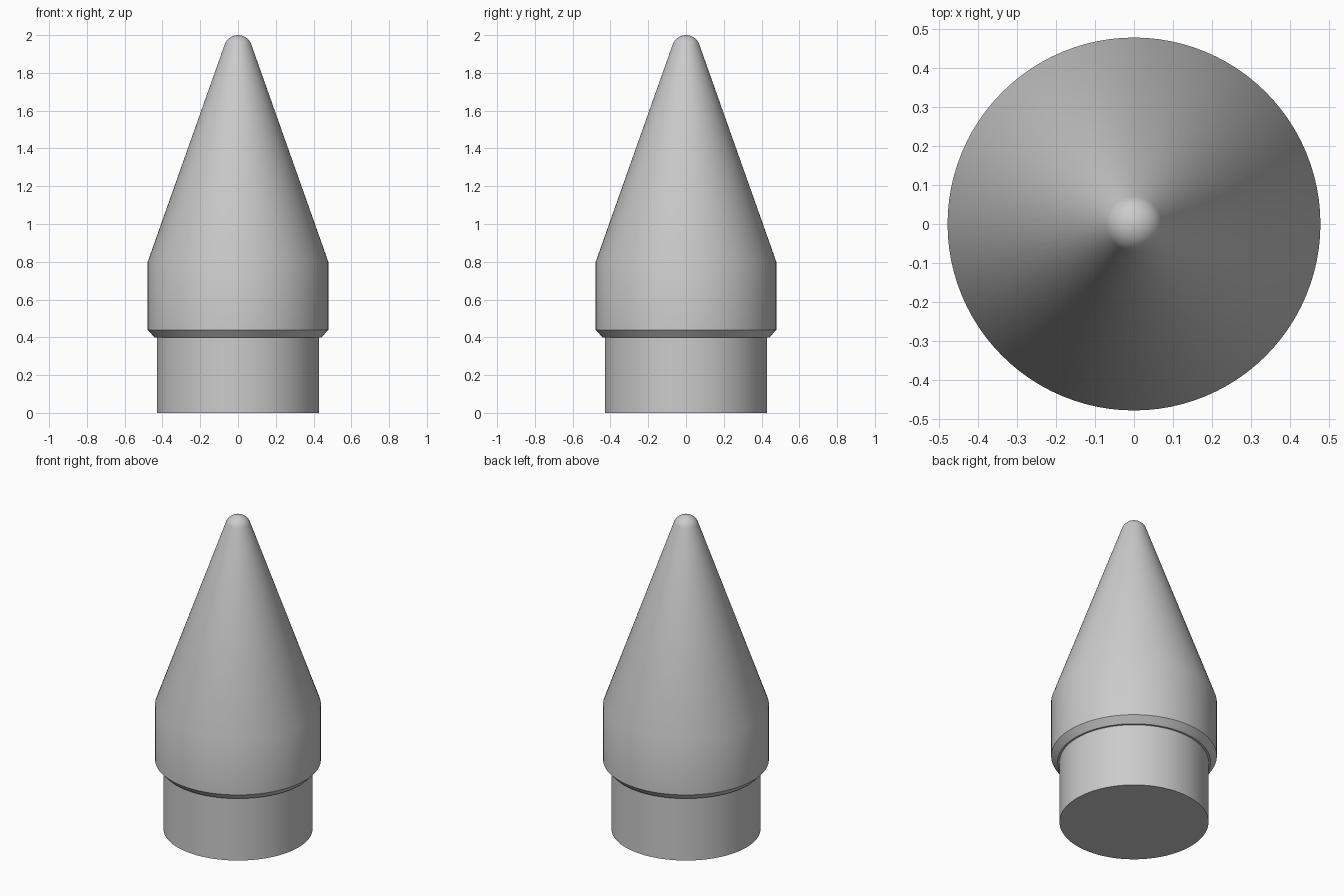
import bpy, bmesh, math

if "Cube" in bpy.data.objects:
    bpy.data.objects.remove(bpy.data.objects["Cube"])

SEGMENTS = 96

grey = bpy.data.materials.new("plain grey")
grey.diffuse_color = (0.6, 0.6, 0.6, 1)
grey.use_nodes = True
grey.node_tree.nodes["Principled BSDF"].inputs["Base Color"].default_value = grey.diffuse_color


def lathe(name, profile):
    """Revolve (radius, z) points around z; a zero radius closes on the axis."""
    bm = bmesh.new()
    verts = [bm.verts.new((r, 0, z)) for r, z in profile]
    edges = [bm.edges.new(pair) for pair in zip(verts, verts[1:])]
    bmesh.ops.spin(bm, geom=verts + edges, cent=(0, 0, 0), axis=(0, 0, 1),
                   angle=math.tau, steps=SEGMENTS, use_merge=True)
    bmesh.ops.remove_doubles(bm, verts=bm.verts, dist=1e-5)
    bmesh.ops.recalc_face_normals(bm, faces=bm.faces)
    mesh = bpy.data.meshes.new(name)
    bm.to_mesh(mesh)
    bm.free()
    mesh.materials.append(grey)
    obj = bpy.data.objects.new(name, mesh)
    bpy.context.collection.objects.link(obj)
    bpy.ops.object.select_all(action='DESELECT')
    bpy.context.view_layer.objects.active = obj
    obj.select_set(True)
    bpy.ops.object.shade_smooth_by_angle(angle=math.radians(30))
    return obj


# Rounded tip, tangent to the cone flank
TIP_R, STEPS = 0.075, 10
start = math.atan2(0.407, 1.15)
tip = []
for i in range(STEPS):
    a = start + (math.pi / 2 - start) * i / STEPS
    tip.append((TIP_R * math.cos(a), 2 - TIP_R + TIP_R * math.sin(a)))
tip.append((0, 2))

# Single turned body: shank, step, chamfer, collar, cone and tip
body = [(0, 0), (0.43, 0), (0.43, 0.40), (0.442, 0.40),
        (0.478, 0.44), (0.478, 0.80)] + tip
lathe("pointed_body", body)
